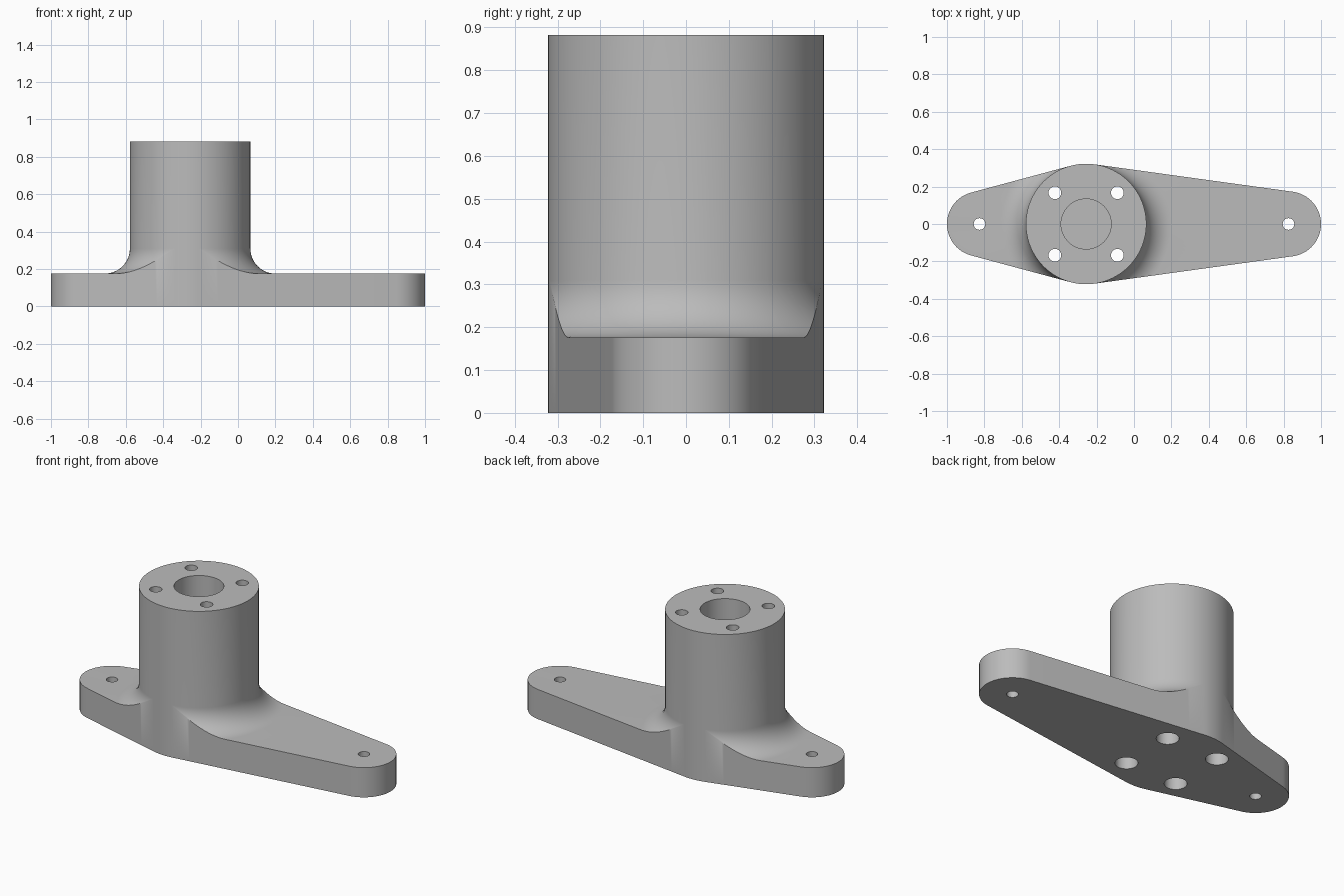
import bpy, bmesh
from math import sin, cos, acos, atan2, hypot, pi, radians

cube = bpy.data.objects.get("Cube")
if cube:
    bpy.data.objects.remove(cube, do_unlink=True)

# Main dimensions
HUB_X, HUB_R, HUB_TOP = -0.256, 0.322, 0.882
END_X, END_R = 0.826, 0.174
PLATE, FILLET = 0.176, 0.134
BOLT = 0.167
STEPS = 12

metal = bpy.data.materials.new("grey metal")
metal.use_nodes = True
GREY = (0.5, 0.5, 0.5, 1)
metal.diffuse_color = GREY
metal.node_tree.nodes["Principled BSDF"].inputs["Base Color"].default_value = GREY


def half_arm(distance):
    """Upper outline of an arm, as (angle, radius) from the hub centre."""
    tangent = acos((HUB_R - END_R) / distance)
    arc = []
    for i in range(21):
        phi = tangent * i / 20
        x, y = distance + END_R * cos(phi), END_R * sin(phi)
        arc.append((atan2(y, x), hypot(x, y)))
    start = arc[-1][0]
    angles = [start + (tangent - start) * i / 32 for i in range(1, 33)]
    angles.append(tangent - acos(HUB_R / (HUB_R + FILLET)))
    return arc + [(a, HUB_R / cos(tangent - a)) for a in sorted(angles)]


def outline():
    right = half_arm(END_X - HUB_X)
    left = [(pi - a, r) for a, r in reversed(half_arm(END_X + HUB_X))]
    a0, a1 = right[-1][0], left[0][0]
    crown = [(a0 + (a1 - a0) * i / 10, HUB_R) for i in range(1, 10)]
    upper = right + crown + left
    return upper + [(-a, r) for a, r in reversed(upper[1:-1])]


def section(angle, reach):
    """Hub wall, fillet trimmed at the outline, plate top and plate side."""
    sweep = acos(max(0, 1 - (reach - HUB_R) / FILLET))
    rz = [(HUB_R, HUB_TOP)]
    for i in range(STEPS + 1):
        t = sweep * i / STEPS
        rz.append((HUB_R + FILLET * (1 - cos(t)), PLATE + FILLET * (1 - sin(t))))
    rz += [(reach, rz[-1][1]), (reach, 0)]
    return [(HUB_X + r * cos(angle), r * sin(angle), z) for r, z in rz]


# Flange body with hub and blended foot
bm = bmesh.new()
columns = [[bm.verts.new(p) for p in section(a, r)] for a, r in outline()]
for c, d in zip(columns, columns[1:] + columns[:1]):
    for i in range(len(c) - 1):
        bm.faces.new((c[i], c[i + 1], d[i + 1], d[i]))
bm.faces.new([c[0] for c in columns])
bm.faces.new([c[-1] for c in reversed(columns)])
bmesh.ops.remove_doubles(bm, verts=bm.verts, dist=0.0002)
bmesh.ops.recalc_face_normals(bm, faces=bm.faces)
mesh = bpy.data.meshes.new("flange_body")
bm.to_mesh(mesh)
bm.free()
mesh.materials.append(metal)
body = bpy.data.objects.new("flange_body", mesh)
bpy.context.collection.objects.link(body)


def drill(name, x, y, radius, low, high, sides=32):
    """Cut a round hole between two heights."""
    bpy.ops.mesh.primitive_cylinder_add(vertices=sides, radius=radius, depth=high - low,
                                        location=(x, y, (low + high) / 2))
    cutter = bpy.context.object
    cutter.name = name
    cutter.hide_render = True
    cutter.data.materials.append(metal)
    bpy.ops.object.select_all(action='DESELECT')
    body.select_set(True)
    bpy.context.view_layer.objects.active = body
    mod = body.modifiers.new(name, 'BOOLEAN')
    mod.operation, mod.solver, mod.object = 'DIFFERENCE', 'EXACT', cutter
    bpy.ops.object.modifier_apply(modifier=name)
    bpy.data.objects.remove(cutter, do_unlink=True)


# Blind centre bore, mounting holes, counterbored bolt holes
drill("centre_bore", HUB_X, 0, 0.134, 0.35, 1, 64)
for sx in (-1, 1):
    drill("mounting_hole", sx * END_X, 0, 0.031, -0.1, 0.3)
    for sy in (-1, 1):
        x, y = HUB_X + sx * BOLT, sy * BOLT
        drill("bolt_hole", x, y, 0.034, -0.1, 1)
        drill("counterbore", x, y, 0.06, -0.1, 0.6)

bpy.ops.object.shade_smooth_by_angle(angle=radians(30))
